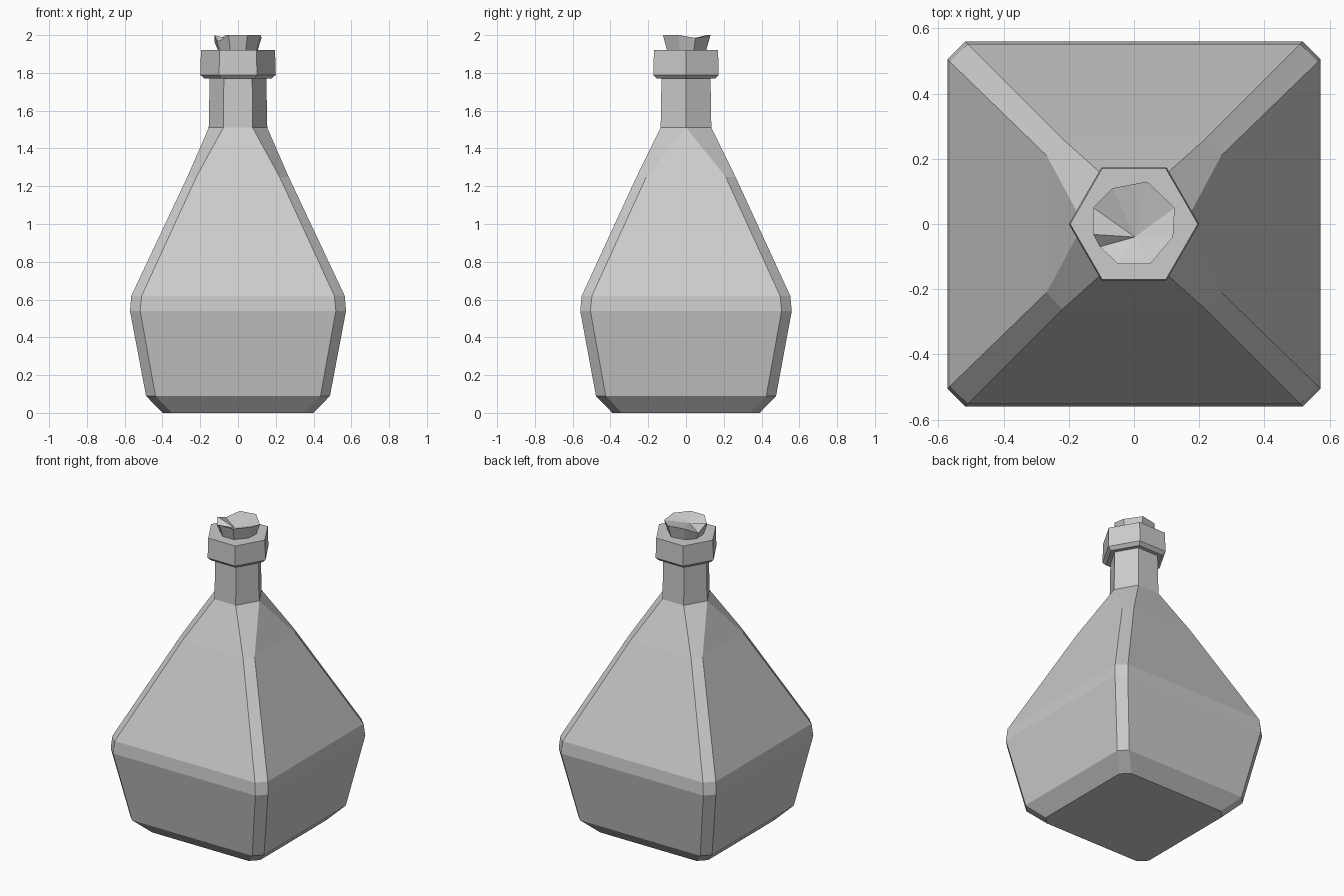
import bpy
from math import cos, sin, pi

if "Cube" in bpy.data.objects:
    bpy.data.objects.remove(bpy.data.objects["Cube"])


def make(name, verts, faces):
    me = bpy.data.meshes.new(name)
    me.from_pydata(verts, [], faces)
    me.validate()
    ob = bpy.data.objects.new(name, me)
    bpy.context.collection.objects.link(ob)
    return ob


def bridge(a, b, n):
    return [(a + i, a + (i + 1) % n, b + (i + 1) % n, b + i) for i in range(n)]


def chamfered(z, a, fx, b, fy):
    """Square ring with cut corners, counter-clockwise from the right side."""
    return [(a, -fy, z), (a, fy, z), (fx, b, z), (-fx, b, z),
            (-a, fy, z), (-a, -fy, z), (-fx, -b, z), (fx, -b, z)]


def hexagon(z, r):
    return [(r * cos(i * pi / 3), r * sin(i * pi / 3), z) for i in range(6)]


# Body: chamfered-square rings blending into the hexagonal neck
rings = [(0, .40, .35, .39, .34), (.09, .487, .437, .477, .425),
         (.54, .572, .518, .56, .506), (.62, .565, .51, .552, .498),
         (1.25, .268, .22, .262, .21)]
verts = [v for r in rings for v in chamfered(*r)]
faces = [tuple(reversed(range(8)))]
for k in range(4):
    faces += bridge(8 * k, 8 * k + 8, 8)
o, h = 32, 40
verts += hexagon(1.51, .155)
to_hex = [0, 0, 1, 2, 3, 3, 4, 5]
for i in range(8):
    j = (i + 1) % 8
    p, q = h + to_hex[i], h + to_hex[j]
    faces.append((o + i, o + j, p) if p == q else (o + i, o + j, q, p))

# Neck and collar continue the same surface
for k, (z, r) in enumerate([(1.77, .15), (1.77, .178), (1.79, .2), (1.92, .196)]):
    verts += hexagon(z, r)
    faces += bridge(h + 6 * k, h + 6 * k + 6, 6)
faces.append(tuple(range(h + 24, h + 30)))
make("bottle", verts, faces)

# Cork: uneven flared stopper with a dished top and a small notch
rim = [(.12, -.04, 2), (.125, .05, 1.985), (.04, .13, 2), (-.065, .11, 2),
       (-.125, .05, 1.965), (-.125, -.032, 2), (-.105, -.07, 1.965),
       (-.05, -.122, 2), (.05, -.122, 2)]
n = len(rim)
cork = [(x * .78, y * .78, 1.90) for x, y, z in rim] + rim + [(.003, -.04, 1.965)]
cf = [tuple(reversed(range(n)))] + bridge(0, n, n)
cf += [(n + i, n + (i + 1) % n, 2 * n) for i in range(n)]
make("cork", cork, cf)
